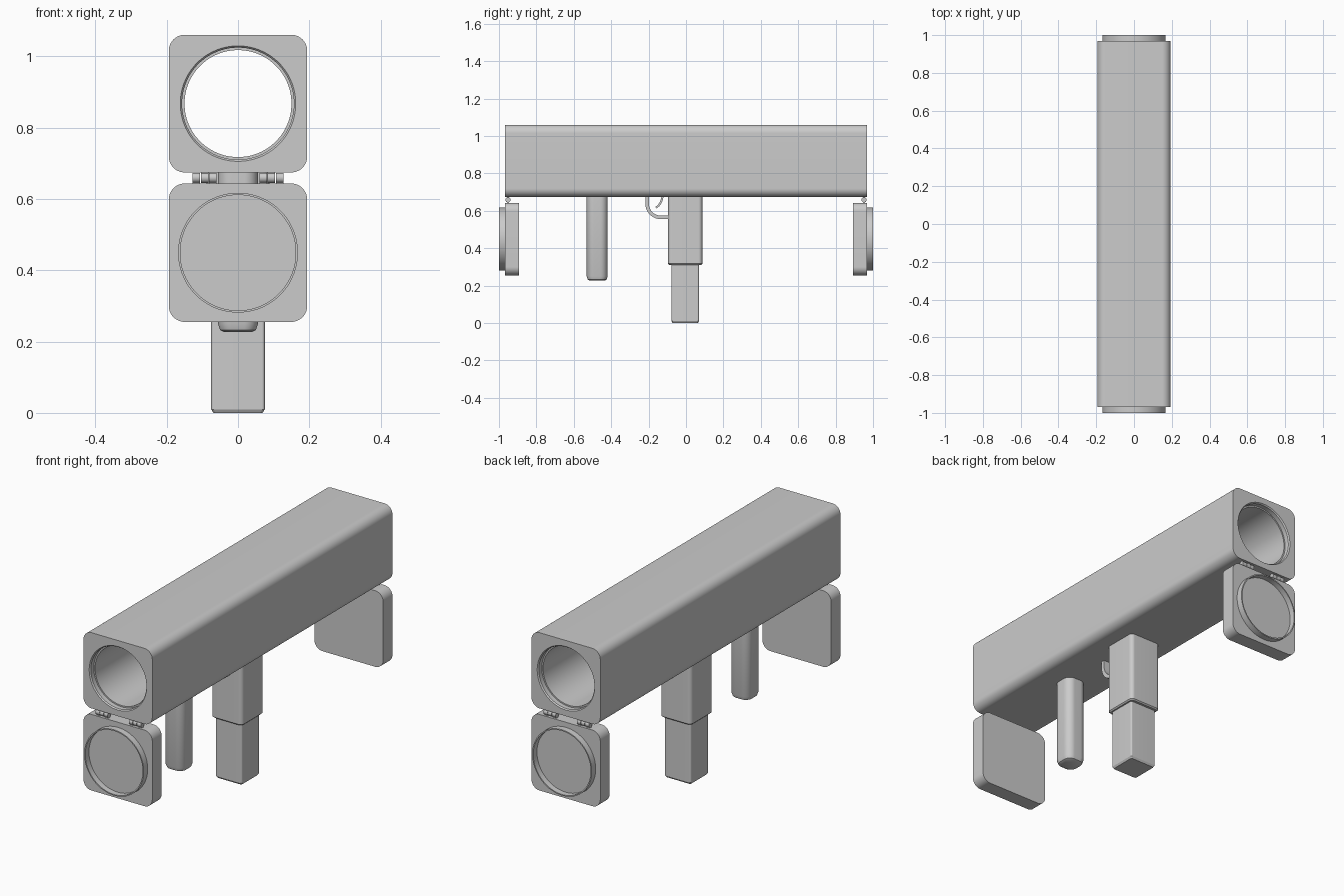
import bpy, bmesh
from math import sin, cos, pi, radians
from mathutils import Vector

if "Cube" in bpy.data.objects:
    bpy.data.objects.remove(bpy.data.objects["Cube"])

N = 64  # points per ring


def place(u, v, t, axis):
    return {'x': Vector((t, u, v)), 'y': Vector((u, t, v)), 'z': Vector((u, v, t))}[axis]


def circle(r, t, c, axis='y'):
    return [place(c[0] + r * cos(2 * pi * (i + .5) / N), c[1] + r * sin(2 * pi * (i + .5) / N), t, axis)
            for i in range(N)]


def rrect(hu, hv, r, t, c, axis):
    pts, n = [], N // 4
    for k, (su, sv) in enumerate([(1, 1), (-1, 1), (-1, -1), (1, -1)]):
        for i in range(n):
            a = pi / 2 * (k + i / (n - 1))
            pts.append(place(c[0] + su * (hu - r) + r * cos(a), c[1] + sv * (hv - r) + r * sin(a), t, axis))
    return pts


def loft(name, rings, closed=False):
    bm = bmesh.new()
    vs = [[bm.verts.new(p) for p in ring] for ring in rings]
    pairs = list(zip(vs, vs[1:])) + ([(vs[-1], vs[0])] if closed else [])
    for a, b in pairs:
        n = len(a)
        for i in range(n):
            j = (i + 1) % n
            bm.faces.new((a[i], a[j], b[j], b[i]))
    if not closed:
        bm.faces.new(vs[0])
        bm.faces.new(vs[-1])
    bmesh.ops.recalc_face_normals(bm, faces=bm.faces)
    me = bpy.data.meshes.new(name)
    bm.to_mesh(me)
    bm.free()
    ob = bpy.data.objects.new(name, me)
    bpy.context.collection.objects.link(ob)
    bpy.ops.object.select_all(action='DESELECT')
    ob.select_set(True)
    bpy.context.view_layer.objects.active = ob
    bpy.ops.object.shade_smooth_by_angle(angle=radians(30))
    return ob


def strip(name, path, thick, half_width):
    """Flat bar of given thickness swept along a (y, z) path."""
    rings = []
    for i, p in enumerate(path):
        d = (Vector(path[min(i + 1, len(path) - 1)]) - Vector(path[max(i - 1, 0)])).normalized()
        nrm = Vector((-d.y, d.x)) * thick / 2
        p = Vector(p)
        rings.append([Vector((sx * half_width, *(p + sn * nrm)))
                      for sx, sn in ((1, 1), (1, -1), (-1, -1), (-1, 1))])
    return loft(name, rings)


# Square housing with a through bore and stepped mouths
C, E = (0, .867), .968
mouth = [(.162, E), (.157, E - .006), (.157, E - .03), (.150, E - .03)]
rings = [rrect(.194, .193, .045, -E, C, 'y')]
rings += [circle(r, -y, C) for r, y in mouth]
rings += [circle(r, y, C) for r, y in reversed(mouth)]
rings += [rrect(.194, .193, .045, E, C, 'y')]
loft('housing', rings, closed=True)

# Hanging end covers, each with a raised lip, and their hinges
K = (0, .449)
for side, s in (('front', -1), ('back', 1)):
    loft(side + '_cover', [
        rrect(.194, .194, .045, s * .893, K, 'y'),
        rrect(.194, .194, .045, s * E, K, 'y'),
        circle(.168, s * E, K), circle(.168, s * 1.0, K),
        circle(.162, s * 1.0, K), circle(.162, s * .97, K)])
    for m in (-1, 1):
        for i, (a, b) in enumerate(((.06, .081), (.083, .104), (.106, .128))):
            loft(f'{side}_hinge_knuckle', [circle(.014, m * x, (s * .952, .659), 'x') for x in (a, b)])
            z = .674 if i == 1 else .644
            loft(f'{side}_hinge_leaf', [rrect(.006, .009, .002, m * x, (s * .952, z), 'x') for x in (a, b)])

# Forward handle
F = (0, -.475)
loft('fore_handle', [rrect(h, h, r, z, F, 'z') for h, r, z in
                     ((.040, .025, .227), (.050, .034, .232), (.056, .038, .250), (.056, .038, .685))])

# Rear grip sleeve and the block that slides into it
G = (0, -.004)
loft('grip_sleeve', [rrect(.088 - d, .091 - d, .02, z, G, 'z') for d, z in
                     ((.006, .311), (0, .317), (0, .685))])
loft('grip_block', [rrect(.075 - d, .073 - d, .008, z, G, 'z') for d, z in
                    ((.006, 0), (0, .01), (0, .33))])

# Trigger guard and trigger
arc = [(-.135 - .073 * cos(a), .638 - .073 * sin(a)) for a in (pi / 2 * i / 10 for i in range(11))]
strip('trigger_guard', [(-.208, .685)] + arc + [(-.08, .565)], .019, .02)
strip('trigger', [(-.188 + .062 * cos(a), .682 - .072 * sin(a)) for a in (radians(8 * i) for i in range(9))],
      .011, .012)
